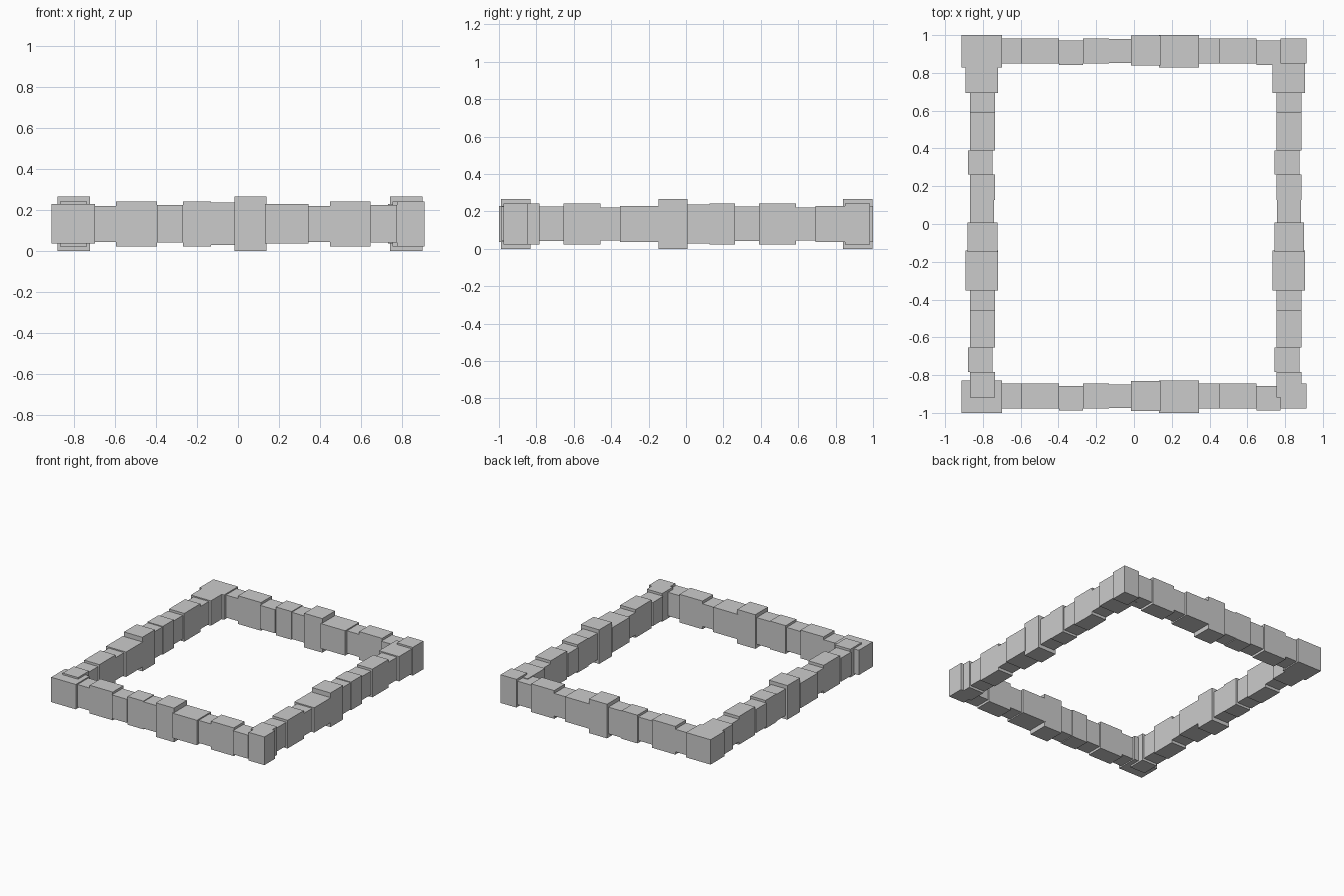
import bpy, bmesh
from mathutils import Matrix, Vector

if "Cube" in bpy.data.objects:
    bpy.data.objects.remove(bpy.data.objects["Cube"])

MID_Z = 0.133
PERIOD = 1.045

# Repeating stones along a wall: start, end, sideways offset, half width, half height
STONES = [
    (0.000, 0.212, 0.000, 0.086, 0.097),
    (0.212, 0.316, 0.003, 0.066, 0.088),
    (0.316, 0.515, 0.003, 0.066, 0.110),
    (0.515, 0.643, -0.008, 0.065, 0.092),
    (0.643, 0.779, 0.003, 0.066, 0.110),
    (0.779, 0.897, 0.002, 0.063, 0.104),
    (0.896, 1.052, 0.004, 0.079, 0.133),
]


def add_box(bm, lo, hi):
    lo, hi = Vector(lo), Vector(hi)
    m = Matrix.Translation((lo + hi) / 2) @ Matrix.Diagonal((*(hi - lo), 1))
    bmesh.ops.create_cube(bm, size=1, matrix=m)


def wall_mesh():
    bm = bmesh.new()
    # One full run of seven stones, then the first five again
    for i in range(12):
        a, b, off, w, h = STONES[i % 7]
        s = PERIOD * (i // 7)
        add_box(bm, (a + s, off - w, MID_Z - h), (b + s, off + w, MID_Z + h))
    mesh = bpy.data.meshes.new("stone_wall")
    bm.to_mesh(mesh)
    bm.free()
    return mesh


def add_wall(name, mesh, start, turn=False):
    ob = bpy.data.objects.new(name, mesh)
    ob.location = (*start, 0)
    if turn:
        ob.rotation_euler.z = -1.5707963
    bpy.context.collection.objects.link(ob)


# Four identical walls forming the rectangle
mesh = wall_mesh()
add_wall("front_wall", mesh, (-0.912, -0.914))
add_wall("back_wall", mesh, (-0.912, 0.914))
add_wall("left_wall", mesh, (-0.806, 0.905), True)
add_wall("right_wall", mesh, (0.818, 0.905), True)
